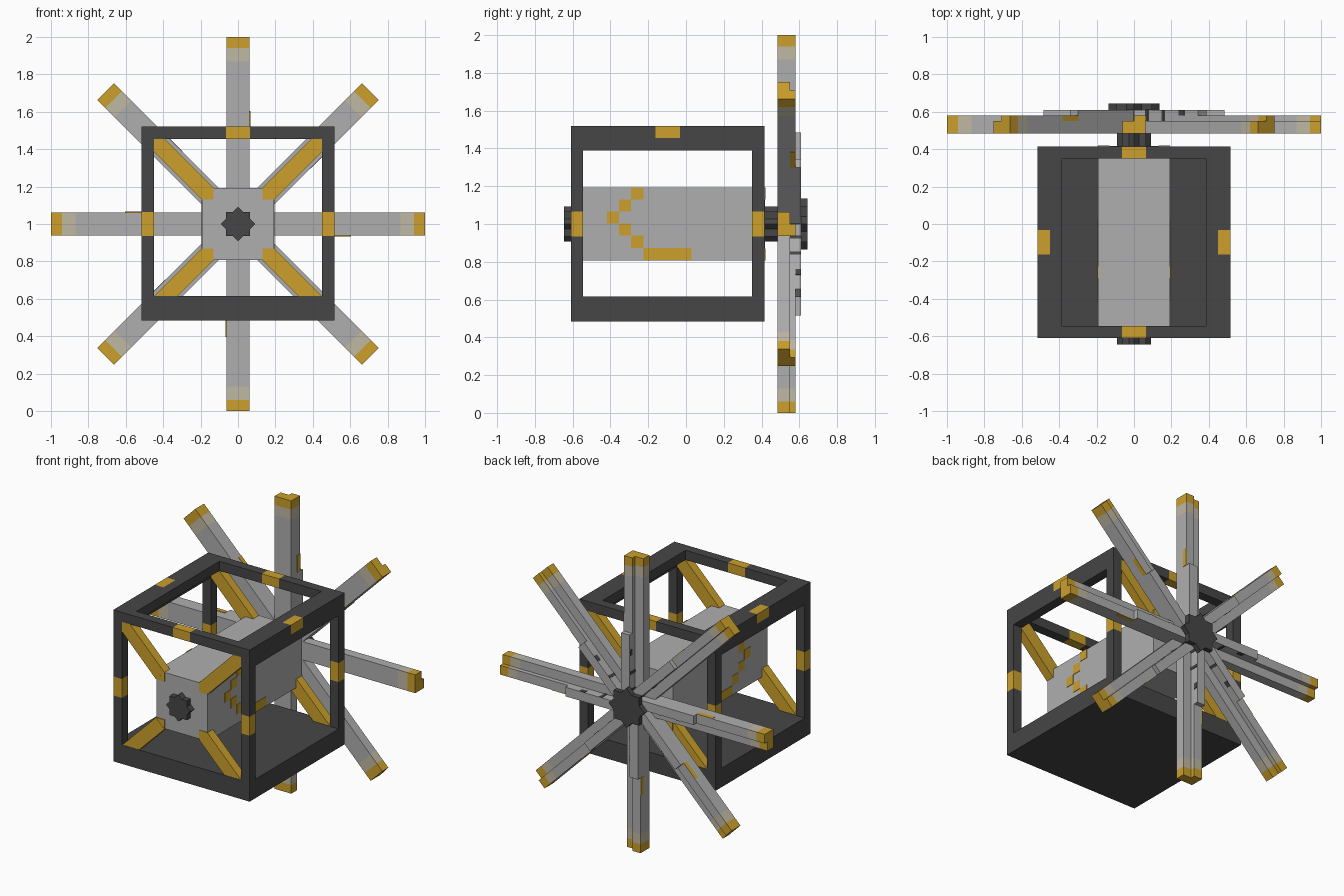
import bpy, bmesh, math
from mathutils import Matrix, Vector

if "Cube" in bpy.data.objects:
    bpy.data.objects.remove(bpy.data.objects["Cube"])


def srgb(r, g, b):
    f = lambda c: ((c / 255 + 0.055) / 1.055) ** 2.4 if c > 10 else c / 3294
    return (f(r), f(g), f(b), 1)


def material(name, rgb):
    m = bpy.data.materials.new(name)
    m.diffuse_color = srgb(*rgb)
    m.use_nodes = True
    m.node_tree.nodes["Principled BSDF"].inputs["Base Color"].default_value = m.diffuse_color
    return m


DARK = material("dark_iron", (70, 70, 70))
GREY = material("light_grey", (175, 175, 175))
GOLD = material("gold", (204, 160, 44))
BEIGE = material("pale_beige", (192, 184, 163))
MATS = [DARK, GREY, GOLD, BEIGE]


def make(name, boxes, mat=None, turn=None):
    """boxes: (x0, x1, y0, y1, z0, z1[, material]) joined in one object."""
    bm = bmesh.new()
    for b in boxes:
        x0, x1, y0, y1, z0, z1 = b[:6]
        m = Matrix.Translation(((x0 + x1) / 2, (y0 + y1) / 2, (z0 + z1) / 2))
        m = m @ Matrix.Diagonal((x1 - x0, y1 - y0, z1 - z0, 1))
        verts = bmesh.ops.create_cube(bm, size=1, matrix=m)["verts"]
        index = MATS.index(b[6] if len(b) > 6 else mat)
        for f in {f for v in verts for f in v.link_faces}:
            f.material_index = index
    if turn is not None:
        bm.transform(turn)
    me = bpy.data.meshes.new(name)
    bm.to_mesh(me)
    bm.free()
    for m in MATS:
        me.materials.append(m)
    ob = bpy.data.objects.new(name, me)
    bpy.context.collection.objects.link(ob)
    return ob


def about_axis(angle):
    """Turn clockwise seen from the front, around the shaft line at z = 1."""
    return Matrix.Translation((0, 0, 1)) @ Matrix.Rotation(angle, 4, 'Y')


U = 0.065                       # bar thickness
W = 0.515                       # half width of the cage
Y0, Y1 = -0.61, 0.415           # cage front and back
YM = (Y0 + Y1) / 2
ZB, ZT = 0.485, 1.52            # cage bottom and top

# Cage floor
make("cage_floor", [(-W, W, Y0, Y1, ZB, ZB + 0.13)], DARK)

# Corner posts with a gold collar at mid height
for sx in (-1, 1):
    for y in (Y0, Y1 - U):
        xa, xb = sorted((sx * W, sx * (W - U)))
        make("cage_post", [
            (xa, xb, y, y + U, ZB + 0.13, 0.935, DARK),
            (xa, xb, y, y + U, 0.935, 1.065, GOLD),
            (xa, xb, y, y + U, 1.065, ZT - U, DARK)])

# Top front and back rails with a gold middle
for y in (Y0, Y1 - U):
    make("top_cross_rail", [
        (-W, -U, y, y + U, ZT - U, ZT, DARK),
        (-U, U, y, y + U, ZT - U, ZT, GOLD),
        (U, W, y, y + U, ZT - U, ZT, DARK)])

# Top side rails, L-shaped, gold middle on the outer edge
for sx in (-1, 1):
    xa, xb = sorted((sx * W, sx * (W - U)))
    ia, ib = sorted((sx * (W - U), sx * 0.385))
    ya, yb = Y0 + U, Y1 - U
    make("top_side_rail", [
        (xa, xb, ya, YM - U, ZT - U, ZT, DARK),
        (xa, xb, YM - U, YM + U, ZT - U, ZT, GOLD),
        (xa, xb, YM + U, yb, ZT - U, ZT, DARK),
        (ia, ib, ya, yb, ZT - U, ZT, DARK),
        (xa, xb, ya, yb, ZT - 0.13, ZT - U, DARK)])

# Central machine body
B = 0.192
BF, BB = -0.603, 0.417
make("machine_body", [(-B, B, BF, BB, 1 - B, 1 + B)], GREY)

# Stepped gold inlay on both body sides
steps = [(-0.29, 1.13), (-0.354, 1.065), (-0.418, 1.002),
         (-0.354, 0.938), (-0.29, 0.874)]
for sx in (-1, 1):
    xa, xb = sorted((sx * (B - 0.002), sx * (B + 0.003)))
    plates = [(xa, xb, y, y + 0.064, z, z + 0.064) for y, z in steps]
    plates.append((xa, xb, -0.226, 0.03, 0.81, 0.874))
    make("side_inlay", plates, GOLD)

# Diagonal braces and gold corner plates at both ends of the body
for k in range(4):
    turn = about_axis(math.pi / 4 + k * math.pi / 2)
    for ya, yb in ((-0.608, -0.548), (0.353, 0.413)):
        make("diagonal_brace", [(-0.045, 0.045, ya, yb, 0.23, 0.665)], GOLD, turn)
    square = about_axis(k * math.pi / 2)
    make("corner_plate", [(0.13, B, y, y + 0.006, 0.13, B)
                          for y in (BF - 0.004, BB - 0.002)], GOLD, square)

# Shaft and eight-pointed knobs, each from two crossed squares
for angle in (0, math.pi / 4):
    turn = about_axis(angle)
    make("front_knob", [(-U, U, -0.645, -0.58, -U, U)], DARK, turn)
    make("rear_shaft", [(-U, U, 0.40, 0.615, -U, U)], DARK, turn)
    make("rear_cap", [(-0.096, 0.096, 0.61, 0.643, -0.096, 0.096)], DARK, turn)

# Eight sail arms in stepped layers with beige bands and gold tips
H = 0.0625
for k in range(8):
    arm = []
    for x0, x1, ya, yb in ((-H, H, 0.485, 0.55), (0, H, 0.55, 0.58)):
        for r0, r1, m in ((0.03, 0.87, GREY), (0.87, 0.94, BEIGE), (0.94, 1.0, GOLD)):
            arm.append((x0, x1, ya, yb, r0, r1, m))
    arm.append((0, H, 0.58, 0.61, 0.03, 0.485, GREY))
    # gold edge strip and dark bolts on the step wall
    arm.append((H - 0.002, H + 0.003, 0.55, 0.58, 0.485, 0.605, GOLD))
    for r0, r1, ya in ((0.09, 0.11, 0.55), (0.21, 0.23, 0.55), (0.34, 0.38, 0.58)):
        arm.append((-0.003, 0.002, ya, 0.61, r0, r1, DARK))
    make("sail_arm", arm, None, about_axis(k * math.pi / 4))
